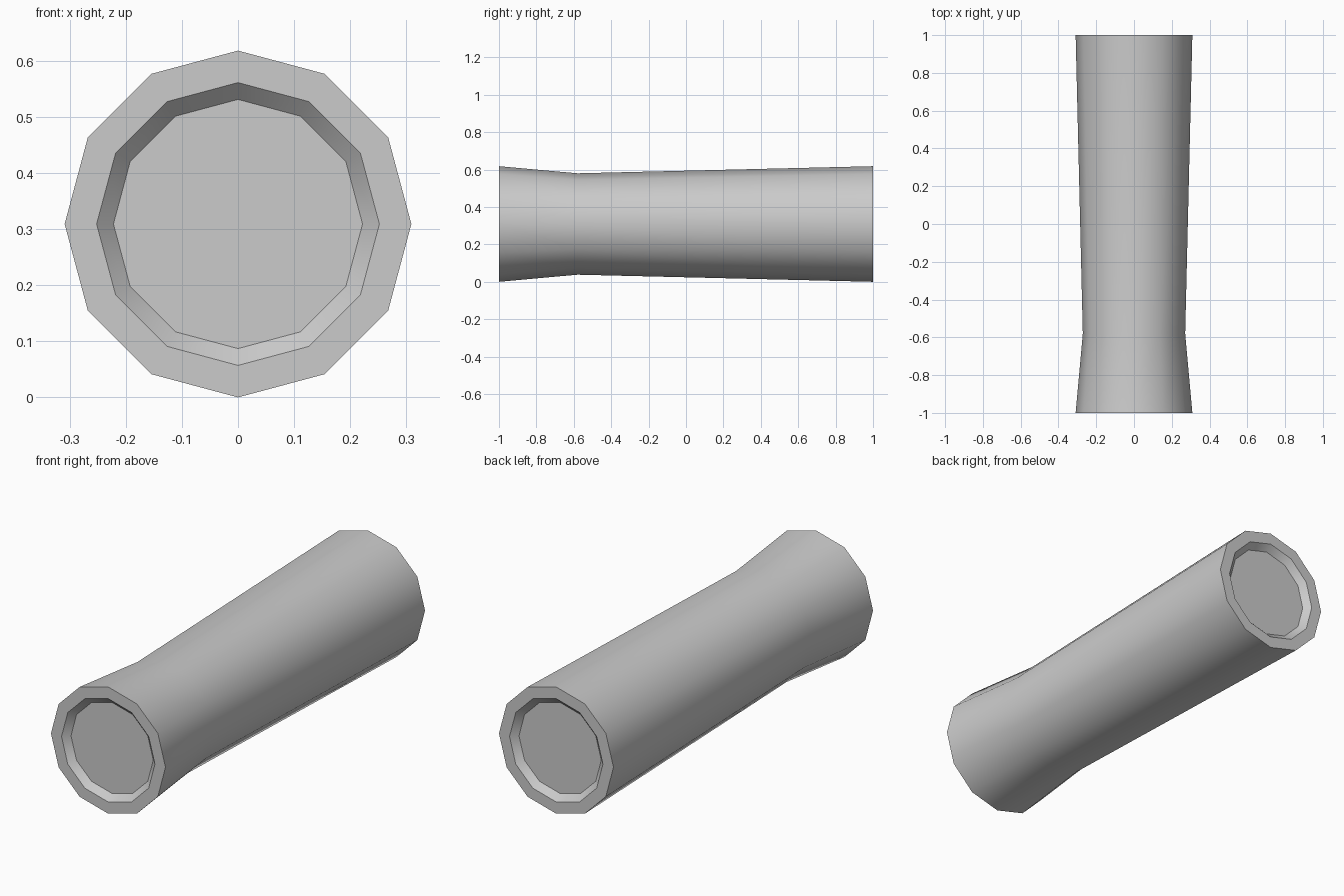
import bpy, bmesh
from math import sin, cos, pi, radians

if "Cube" in bpy.data.objects:
    bpy.data.objects.remove(bpy.data.objects["Cube"])

SIDES = 12
CENTRE_Z = 0.309

# Profile along the axis: (y, radius), from front recess floor to back recess floor
profile = [(-0.97, 0.222), (-1.0, 0.252), (-1.0, 0.309), (-0.58, 0.271),
           (1.0, 0.309), (1.0, 0.252), (0.97, 0.222)]

bm = bmesh.new()


def ring(y, r):
    return [bm.verts.new((r * sin(2 * pi * i / SIDES), y,
                          CENTRE_Z + r * cos(2 * pi * i / SIDES)))
            for i in range(SIDES)]


# Waisted body, end rims and bevelled recesses
rings = [ring(y, r) for y, r in profile]
for a, b in zip(rings, rings[1:]):
    for i in range(SIDES):
        j = (i + 1) % SIDES
        bm.faces.new((a[i], a[j], b[j], b[i]))

# Recess floors
bm.faces.new(rings[0])
bm.faces.new(rings[-1])
bmesh.ops.recalc_face_normals(bm, faces=bm.faces)

mesh = bpy.data.meshes.new("waisted_handle")
bm.to_mesh(mesh)
bm.free()
handle = bpy.data.objects.new("waisted_handle", mesh)
bpy.context.collection.objects.link(handle)

# Smooth sides with crisp rims
bpy.context.view_layer.objects.active = handle
handle.select_set(True)
bpy.ops.object.shade_smooth_by_angle(angle=radians(35))
